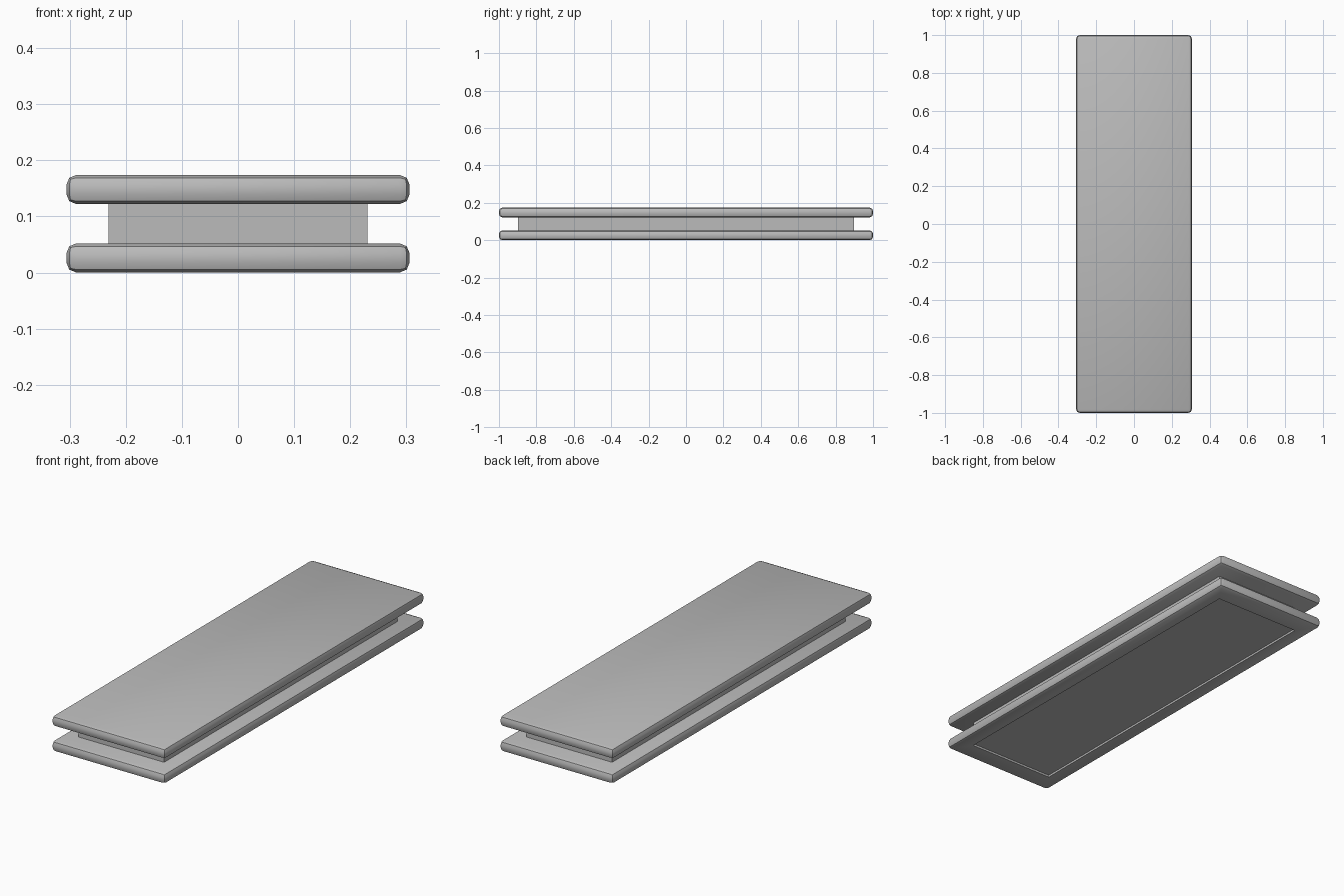
import bpy
import bmesh

default = bpy.data.objects.get("Cube")
if default:
    bpy.data.objects.remove(default, do_unlink=True)

HALF_X, HALF_Y = 0.306, 1.0        # slab footprint
CORE_X, CORE_Y = 0.231, 0.898      # core footprint
SLAB, TOP_Z, RECESS = 0.052, 0.122, 0.01

grey = bpy.data.materials.new("plain grey")
grey.use_nodes = True
colour = (0.5, 0.5, 0.5, 1)
grey.diffuse_color = colour
grey.node_tree.nodes["Principled BSDF"].inputs["Base Color"].default_value = colour


def box(name, half_x, half_y, z0, z1, radius=0, recess=False):
    """Box with optional rounded edges and a shallow recess underneath."""
    bm = bmesh.new()
    bmesh.ops.create_cube(bm, size=2)
    for v in bm.verts:
        v.co = (v.co.x * half_x, v.co.y * half_y, z1 if v.co.z > 0 else z0)
    if radius:
        bmesh.ops.bevel(bm, geom=bm.edges[:], offset=radius, segments=2,
                        profile=0.5, affect='EDGES')
    if recess:
        bm.normal_update()
        floor = min(bm.faces, key=lambda f: f.calc_center_median().z)
        # The first inset marks the rim, the second one forms the recess floor
        for depth in (0, RECESS):
            bmesh.ops.inset_individual(bm, faces=[floor], thickness=0.001)
            for v in floor.verts:
                v.co = (CORE_X if v.co.x > 0 else -CORE_X,
                        CORE_Y if v.co.y > 0 else -CORE_Y, z0 + depth)
    mesh = bpy.data.meshes.new(name)
    bm.to_mesh(mesh)
    bm.free()
    mesh.materials.append(grey)
    obj = bpy.data.objects.new(name, mesh)
    bpy.context.collection.objects.link(obj)
    if radius:
        bpy.ops.object.select_all(action='DESELECT')
        obj.select_set(True)
        bpy.context.view_layer.objects.active = obj
        bpy.ops.object.shade_smooth_by_angle(angle=0.52)
    return obj


# Two rounded slabs held apart by a narrower core
box("lower_slab", HALF_X, HALF_Y, 0, SLAB, radius=0.018, recess=True)
box("core", CORE_X, CORE_Y, SLAB, TOP_Z)
box("upper_slab", HALF_X, HALF_Y, TOP_Z, TOP_Z + SLAB, radius=0.018)
